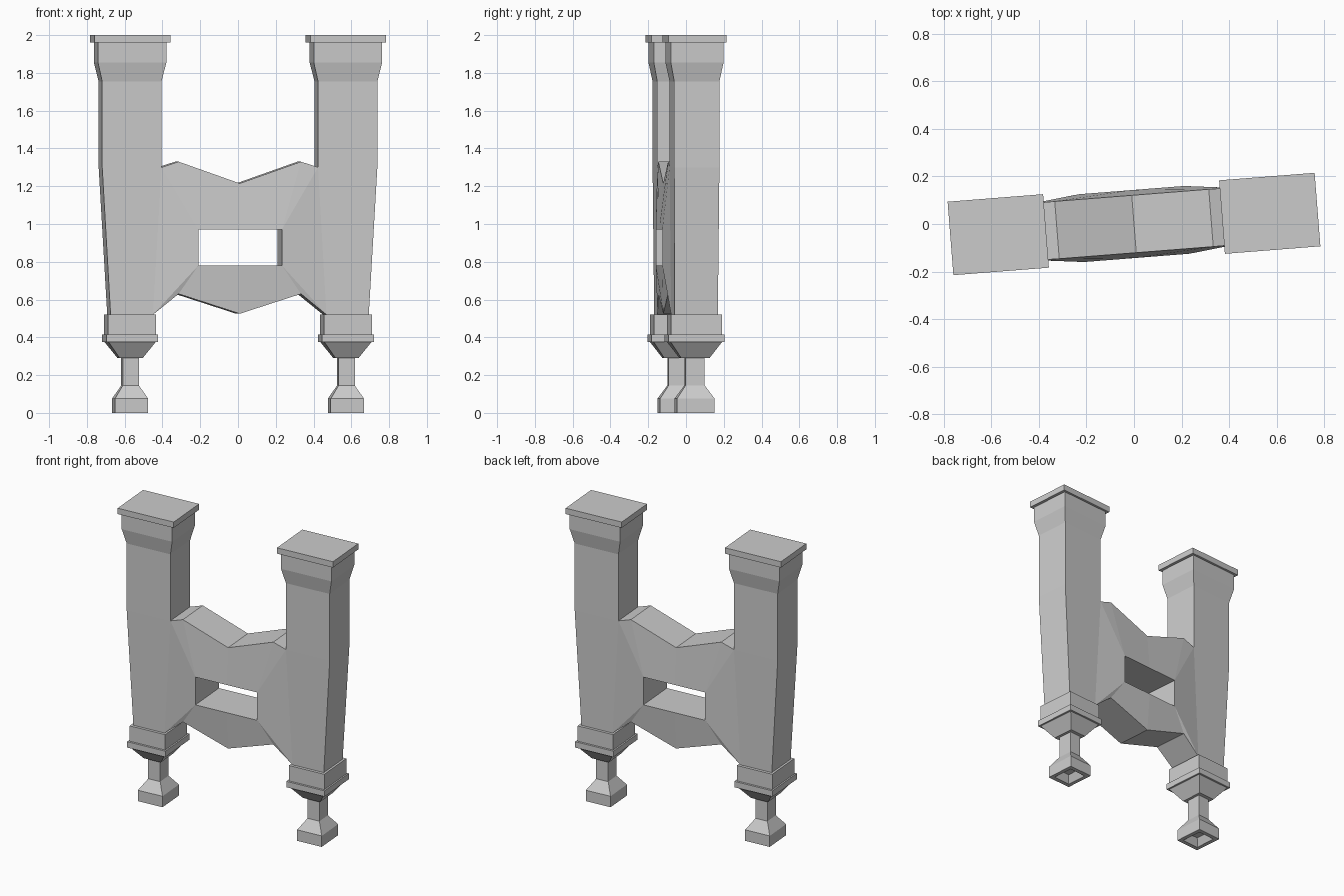
import bpy, bmesh, math

if "Cube" in bpy.data.objects:
    bpy.data.objects.remove(bpy.data.objects["Cube"])

TURN = math.radians(4.5)   # whole model is turned slightly about z
CX = 0.573                 # tower centre


def finish(name, bm, merge):
    bmesh.ops.recalc_face_normals(bm, faces=bm.faces[:])
    me = bpy.data.meshes.new(name)
    bm.to_mesh(me)
    bm.free()
    ob = bpy.data.objects.new(name, me)
    bpy.context.collection.objects.link(ob)
    ob.rotation_euler.z = TURN
    mod = ob.modifiers.new("Mirror", 'MIRROR')
    mod.use_axis[0] = True
    mod.use_mirror_merge = merge
    return ob


def loft(name, levels):
    """Stack rectangles (z, width, depth) around the tower axis, capped at both ends."""
    bm = bmesh.new()
    rings = [[bm.verts.new((CX + sx * w / 2, sy * d / 2, z))
              for sx, sy in ((-1, -1), (1, -1), (1, 1), (-1, 1))]
             for z, w, d in levels]
    for a, b in zip(rings, rings[1:]):
        for i in range(4):
            j = (i + 1) % 4
            bm.faces.new((a[i], a[j], b[j], b[i]))
    bm.faces.new(rings[0])
    bm.faces.new(rings[-1])
    return finish(name, bm, False)


# Towers, from top to bottom
loft("tower_cap", [(1.96, 0.403, 0.31), (2.0, 0.403, 0.31)])
loft("tower_shaft", [(0.52, 0.225, 0.23), (1.30, 0.315, 0.24), (1.755, 0.315, 0.24),
                     (1.855, 0.363, 0.28), (1.96, 0.363, 0.28)])
loft("tower_collar", [(0.415, 0.255, 0.27), (0.52, 0.255, 0.27)])
loft("collar_ring", [(0.375, 0.275, 0.298), (0.415, 0.275, 0.298)])
loft("collar_taper", [(0.29, 0.122, 0.15), (0.375, 0.25, 0.272)])

# Feet, hollowed underneath
loft("foot", [(0.05, 0.08, 0.10), (0.0, 0.125, 0.145), (0.0, 0.177, 0.20),
              (0.075, 0.177, 0.20), (0.145, 0.086, 0.102), (0.29, 0.086, 0.102)])

# Bridge: right half as (x, half thickness, z), bulging around the slot
pts = {
    'A': (0.4155, 0.12, 1.30), 'B': (0.325, 0.121, 1.33), 'C': (0, 0.121, 1.215),
    'G': (0.222, 0.143, 0.97), 'M': (0, 0.143, 0.97),
    'H': (0.222, 0.143, 0.78), 'N': (0, 0.143, 0.78),
    'D': (0, 0.121, 0.525), 'E': (0.325, 0.121, 0.63), 'F': (0.4605, 0.115, 0.52),
}
bm = bmesh.new()
front = {k: bm.verts.new((x, -t, z)) for k, (x, t, z) in pts.items()}
back = {k: bm.verts.new((x, t, z)) for k, (x, t, z) in pts.items()}
for side in (front, back):
    for f in ("ABG", "AGHF", "FHE", "BCMG", "HNDE"):
        bm.faces.new([side[k] for k in f])
# top, underside and slot walls
for a, b in ("AB", "BC", "FE", "ED", "GM", "GH", "HN"):
    bm.faces.new((front[a], front[b], back[b], back[a]))
finish("bridge", bm, True)
